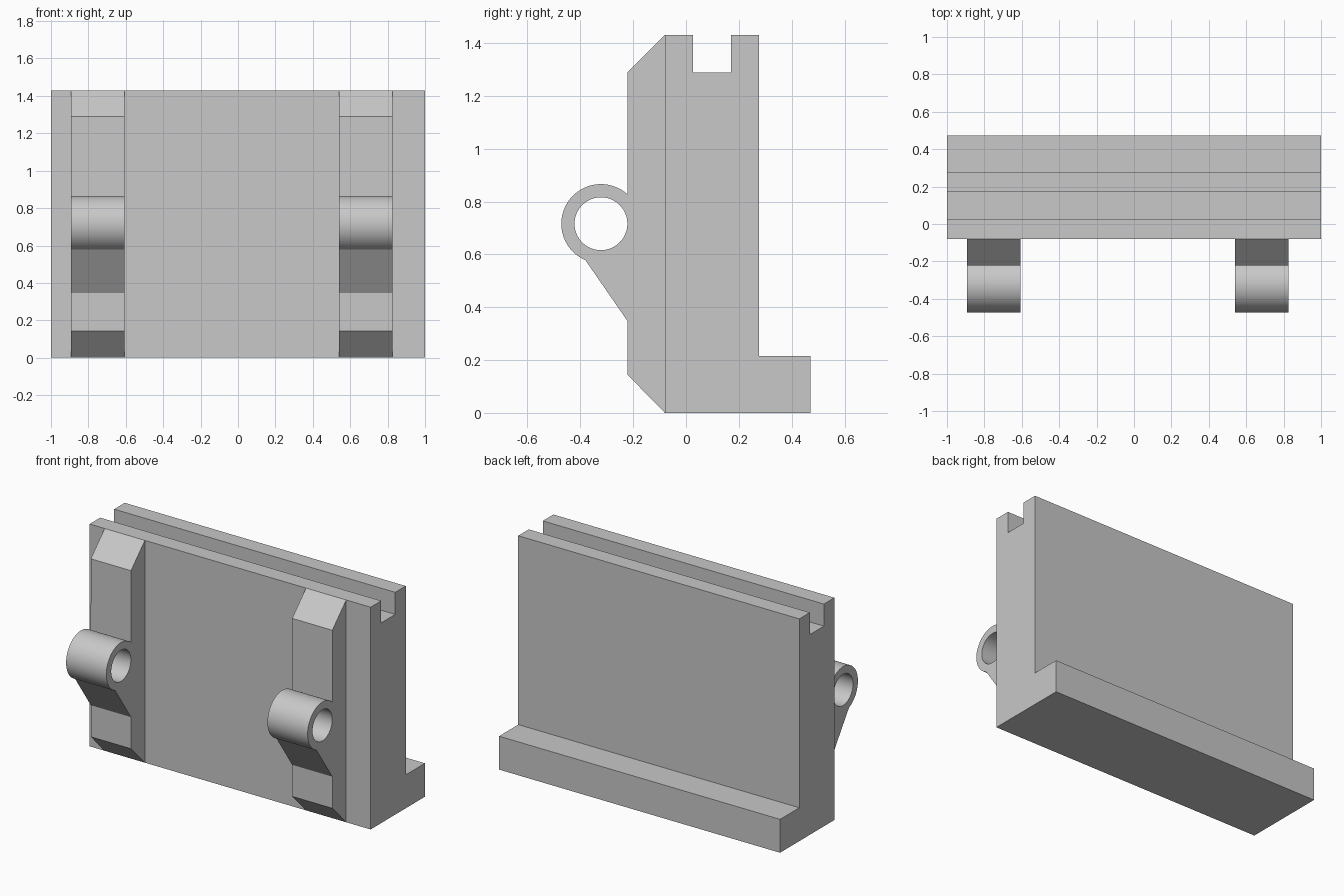
import bpy
import bmesh
from math import cos, sin, radians, pi

cube = bpy.data.objects.get("Cube")
if cube:
    bpy.data.objects.remove(cube, do_unlink=True)

# Single plain grey for everything
grey = bpy.data.materials.new("plain grey")
grey.use_nodes = True
colour = (0.58, 0.58, 0.58, 1)
grey.diffuse_color = colour
grey.node_tree.nodes["Principled BSDF"].inputs["Base Color"].default_value = colour


def arc(cy, cz, radius, start, end, steps, closed=False):
    """Points of a circular arc in the side plane, angles in radians."""
    count = steps if closed else steps + 1
    angles = [start + (end - start) * i / steps for i in range(count)]
    return [(cy + radius * cos(a), cz + radius * sin(a)) for a in angles]


def extrude_profile(name, loops, x0, x1):
    """Fill side-plane loops (outline, then holes) and extrude them along x."""
    bm = bmesh.new()
    edges = []
    for loop in loops:
        verts = [bm.verts.new((x0, y, z)) for y, z in loop]
        edges += [bm.edges.new((verts[i - 1], verts[i])) for i in range(len(verts))]
    if len(loops) == 1:
        faces = [bm.faces.new(verts)]
    else:
        filled = bmesh.ops.triangle_fill(bm, edges=edges, use_beauty=True)
        faces = [g for g in filled["geom"] if isinstance(g, bmesh.types.BMFace)]
    result = bmesh.ops.extrude_face_region(bm, geom=faces, use_keep_orig=True)
    moved = [g for g in result["geom"] if isinstance(g, bmesh.types.BMVert)]
    bmesh.ops.translate(bm, verts=moved, vec=(x1 - x0, 0, 0))
    bmesh.ops.recalc_face_normals(bm, faces=bm.faces)
    mesh = bpy.data.meshes.new(name)
    bm.to_mesh(mesh)
    bm.free()
    mesh.materials.append(grey)
    obj = bpy.data.objects.new(name, mesh)
    bpy.context.collection.objects.link(obj)
    bpy.ops.object.select_all(action="DESELECT")
    obj.select_set(True)
    bpy.context.view_layer.objects.active = obj
    bpy.ops.object.shade_smooth_by_angle(angle=radians(20))
    return obj


height, front, wall = 1.43, -0.08, -0.221

# Upright plate with a slot along the top and a foot ledge at the back
plate = [
    (front, 0), (0.472, 0), (0.472, 0.215), (0.277, 0.215), (0.277, height),
    (0.17, height), (0.17, 1.288), (0.027, 1.288), (0.027, height), (front, height),
]
extrude_profile("grooved_plate", [plate], -1, 1)

# Chamfered front ribs, each carrying a braced hinge ring
ring_y, ring_z = -0.322, 0.716
outline = [(front, 0), (front, height), (wall, 1.289)]
outline += arc(ring_y, ring_z, 0.15, radians(48), radians(247), 40)
outline += [(wall, 0.347), (wall, 0.144)]
hole = arc(ring_y, ring_z, 0.1, 0, 2 * pi, 64, closed=True)

for name, x0 in (("right_hinge_rib", -0.893), ("left_hinge_rib", 0.54)):
    extrude_profile(name, [outline, hole], x0, x0 + 0.286)
